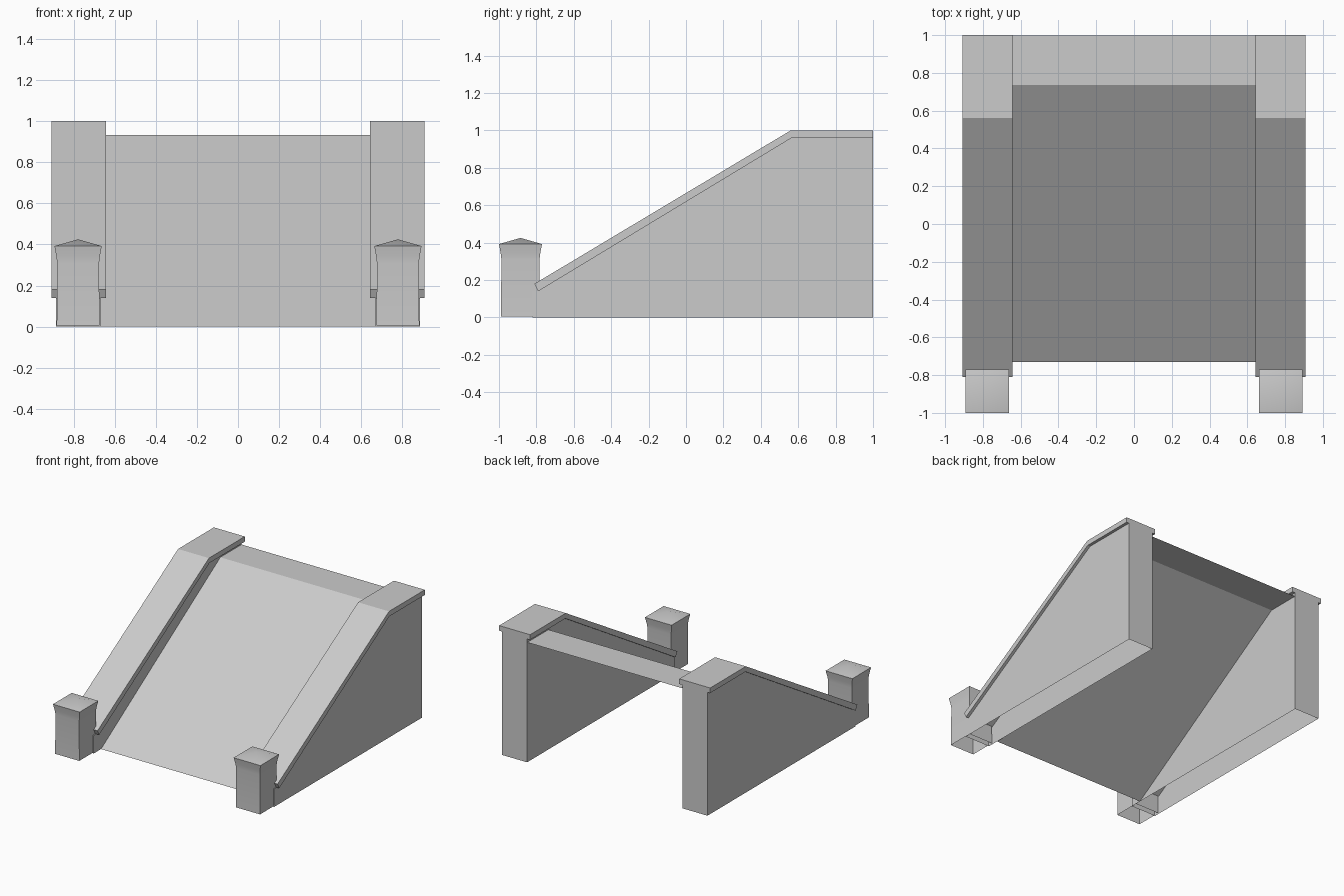
import bpy, bmesh, math

old = bpy.data.objects.get("Cube")
if old:
    bpy.data.objects.remove(old, do_unlink=True)

stone = bpy.data.materials.new("grey stone")
stone.use_nodes = True
GREY = (0.6, 0.6, 0.6, 1)
stone.diffuse_color = GREY
stone.node_tree.nodes["Principled BSDF"].inputs["Base Color"].default_value = GREY


def finish(bm, name):
    """Turn a bmesh into a named stone object."""
    bmesh.ops.recalc_face_normals(bm, faces=bm.faces)
    mesh = bpy.data.meshes.new(name)
    bm.to_mesh(mesh)
    bm.free()
    mesh.materials.append(stone)
    obj = bpy.data.objects.new(name, mesh)
    bpy.context.collection.objects.link(obj)
    return obj


def extrude_profile(name, profile, x0, x1, open_bottom=False):
    """Sweep a (y, z) outline from x0 to x1."""
    bm = bmesh.new()
    face = bm.faces.new([bm.verts.new((x0, y, z)) for y, z in profile])
    ext = bmesh.ops.extrude_face_region(bm, geom=[face], use_keep_orig=True)
    moved = [v for v in ext["geom"] if isinstance(v, bmesh.types.BMVert)]
    bmesh.ops.translate(bm, verts=moved, vec=(x1 - x0, 0, 0))
    bmesh.ops.recalc_face_normals(bm, faces=bm.faces)
    if open_bottom:
        floor = [f for f in bm.faces if all(abs(v.co.z) < 1e-5 for v in f.verts)]
        bmesh.ops.delete(bm, geom=floor, context="FACES")
    return finish(bm, name)


def square_post(name, cx, cy, rings, apex):
    """Stack square rings of (half width, z) under a low pyramid; the base is open."""
    bm = bmesh.new()
    corners = [(-1, -1), (1, -1), (1, 1), (-1, 1)]
    loops = [[bm.verts.new((cx + sx * h, cy + sy * h, z)) for sx, sy in corners]
             for h, z in rings]
    for low, high in zip(loops, loops[1:]):
        for i in range(4):
            j = (i + 1) % 4
            bm.faces.new((low[i], low[j], high[j], high[i]))
    tip = bm.verts.new((cx, cy, apex))
    for i in range(4):
        bm.faces.new((loops[-1][i], loops[-1][(i + 1) % 4], tip))
    post = finish(bm, name)
    bpy.ops.object.select_all(action="DESELECT")
    post.select_set(True)
    bpy.context.view_layer.objects.active = post
    bpy.ops.object.shade_smooth_by_angle(angle=math.radians(35))
    return post


WALL = [(-0.82, 0), (1, 0), (1, 0.96), (0.565, 0.96), (-0.79, 0.14), (-0.82, 0.14)]
CAP = [(-0.81, 0.18), (0.56, 1), (1, 1), (1, 0.96), (0.565, 0.96), (-0.79, 0.14)]
POST = [(0.104, 0.005), (0.102, 0.31), (0.106, 0.345), (0.115, 0.392)]

# side walls, sloped caps and end posts
for side, s in (("left", 1), ("right", -1)):
    extrude_profile(side + "_wall", WALL, s * 0.668, s * 0.885, open_bottom=True)
    extrude_profile(side + "_wall_cap", CAP, s * 0.642, s * 0.908)
    square_post(side + "_post", s * 0.778, -0.885, POST, 0.425)

# thin ramp surface with a level landing at the back
bm = bmesh.new()
rows = [[bm.verts.new((x, y, z)) for x in (-0.668, 0.668)]
        for y, z in ((-0.73, 0.0), (0.737, 0.932), (0.997, 0.932))]
for a, b in zip(rows, rows[1:]):
    bm.faces.new((a[0], a[1], b[1], b[0]))
ramp = finish(bm, "ramp_surface")
if ramp.data.polygons[0].normal.z < 0:
    ramp.data.flip_normals()
